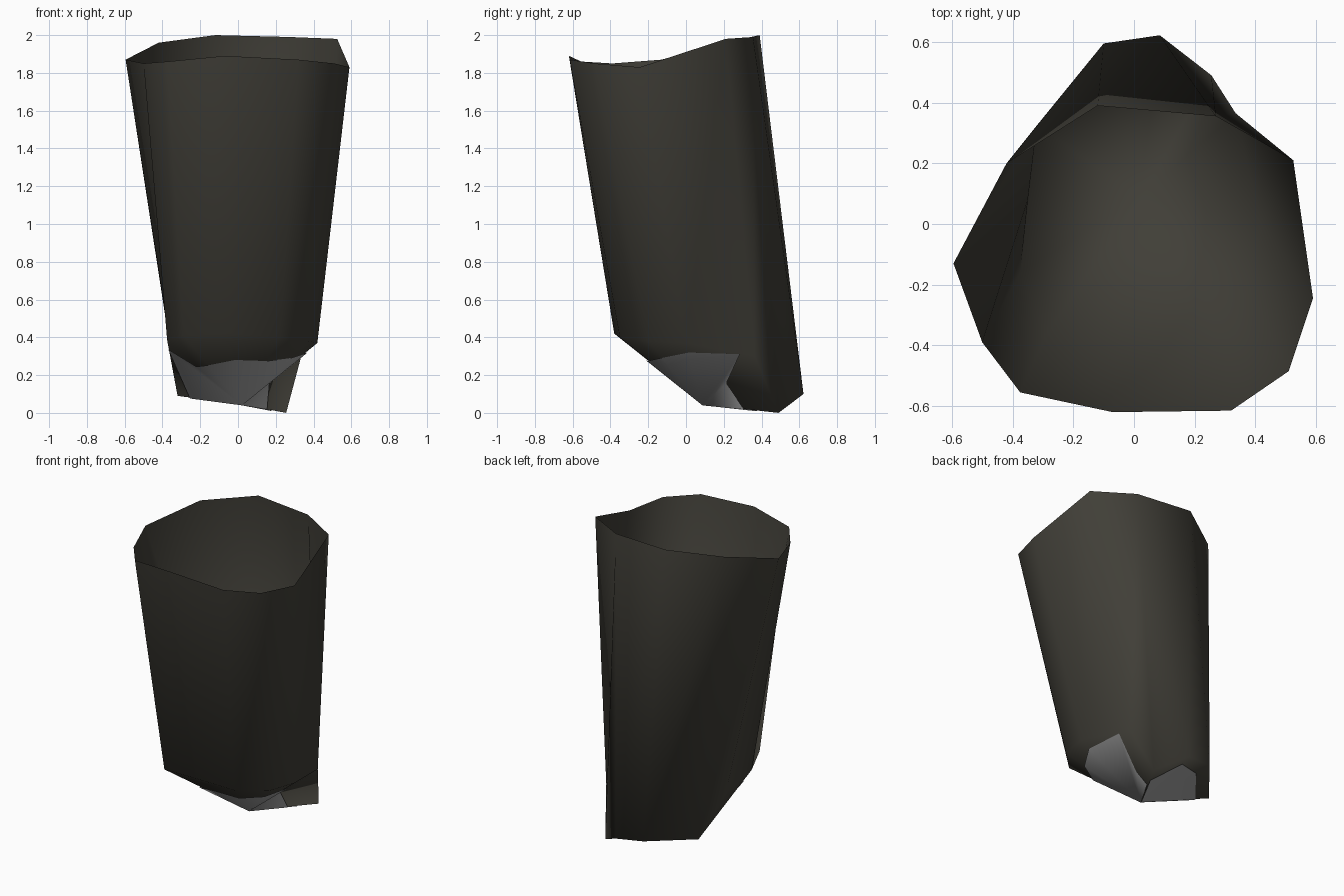
import bpy, bmesh, math
from mathutils import Vector as V

if "Cube" in bpy.data.objects:
    bpy.data.objects.remove(bpy.data.objects["Cube"])


def material(name, rgb):
    m = bpy.data.materials.new(name)
    m.diffuse_color = (*rgb, 1)
    m.use_nodes = True
    m.node_tree.nodes["Principled BSDF"].inputs["Base Color"].default_value = m.diffuse_color
    return m


dark = material("dark olive cloth", (0.052, 0.049, 0.039))
grey = material("light grey lining", (0.42, 0.42, 0.42))

# Open top rim, starting at the back left and running clockwise
top = [V(p) for p in [
    (-.42, .20, 1.96), (-.12, .39, 2.0), (.27, .355, 1.99), (.525, .21, 1.98),
    (.59, -.245, 1.83), (.51, -.485, 1.85), (.32, -.615, 1.87), (-.07, -.62, 1.89),
    (-.375, -.555, 1.86), (-.50, -.39, 1.85), (-.595, -.13, 1.87)]]

# Lower ends of the back corners, and the low tip at the front
A, B, C = V((-.10, .595, .12)), V((.085, .622, .10)), V((.255, .49, 0))
D, E = V((.02, .09, .045)), V((-.32, .325, .09))

# Lower ring where the side wall turns under the front (matches top[3:])
low = [V(p) for p in [
    (.335, .365, .30), (.42, 0, .37), (.37, -.20, .38), (.22, -.35, .40),
    (-.04, -.38, .42), (-.29, -.365, .41), (-.375, -.16, .385), (-.35, .08, .31)]]


def build(name, polys, mat, shift=0.0):
    me = bpy.data.meshes.new(name)
    bm = bmesh.new()
    for poly in polys:
        bm.faces.new([bm.verts.new(p) for p in poly])
    bmesh.ops.remove_doubles(bm, verts=bm.verts, dist=1e-4)
    bm.normal_update()
    if shift:
        for v, n in [(v, v.normal.copy()) for v in bm.verts]:
            v.co += n * shift
    for f in bm.faces:
        f.smooth = True
    bm.to_mesh(me)
    bm.free()
    me.materials.append(mat)
    ob = bpy.data.objects.new(name, me)
    bpy.context.collection.objects.link(ob)
    return ob


def outward(poly, c=V((0, .1, 1))):
    n = (poly[1] - poly[0]).cross(poly[2] - poly[0])
    return poly if n.dot(poly[0] - c) > 0 else tuple(reversed(poly))


# Tapered side wall
wall = [(top[0], top[1], A, E), (top[1], top[2], B, A), (top[2], C, B),
        (top[2], low[0], C), (top[2], top[3], low[0]),
        (low[7], E, top[0], top[10])]
wall += [(top[i + 3], top[i + 4], low[i + 1], low[i]) for i in range(7)]

# Slanted underside and floor
M = D.lerp(C, .55)
under = [(low[i], low[i + 1], D) for i in range(6)]
under += [(low[6], low[7], E), (low[6], E, D), (low[0], D, C)]
floor = [(D, E, A), (D, A, B), (D, B, C)]
build("open_shell", [outward(p) for p in wall + under + floor], dark)

# Grey patch showing over the lower part of the underside
split = [.14, .25, .34, .36, .42, .40]
edge = [low[i + 1].lerp(D, t) for i, t in enumerate(split)]
corner = low[0].lerp(low[1], .22)
notch = D.lerp(low[0], .45)
E2 = E.lerp(D, .2)
patch = [(edge[i + 1], edge[i], D) for i in range(5)]
patch += [(edge[0], corner, D), (corner, notch, D), (notch, M, D)]
patch += [(low[6].lerp(E, .15), E2, D, edge[5])]
build("grey_underside", [outward(p) for p in patch], grey, 0.006)

# Grey floor plate, short of the dark left corner
A2, B2, C2 = D.lerp(A, .8), D.lerp(B, .85), D.lerp(C, .7)
plate = [(D, E2, A2), (D, A2, B2), (D, B2, C2)]
build("grey_floor", [outward(p) for p in plate], grey, 0.005)
